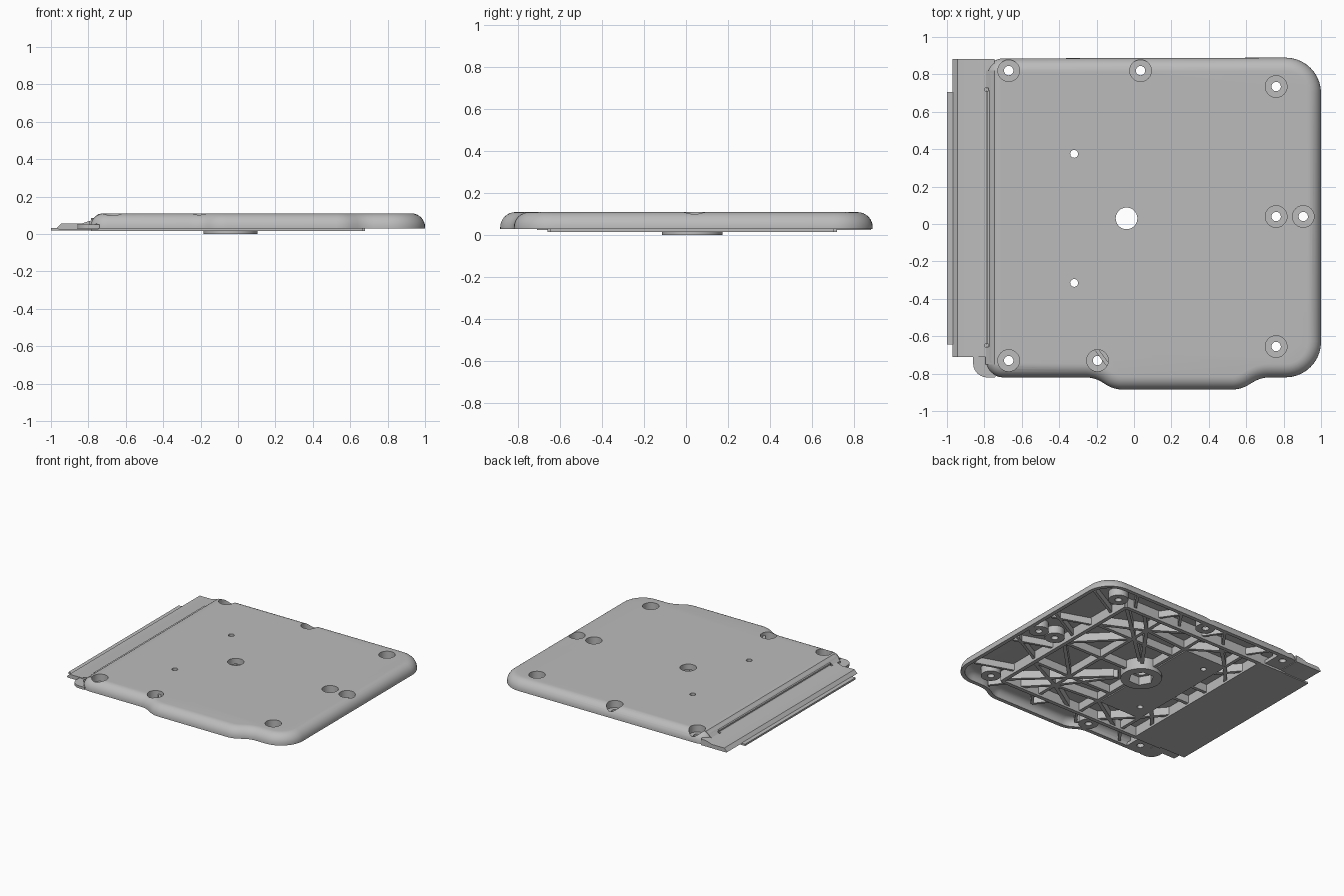
import bpy, bmesh, math
from mathutils import Vector

if "Cube" in bpy.data.objects:
    bpy.data.objects.remove(bpy.data.objects["Cube"])

grey = bpy.data.materials.new("mid_grey")
grey.use_nodes = True
grey.diffuse_color = (0.5, 0.5, 0.5, 1)
grey.node_tree.nodes["Principled BSDF"].inputs["Base Color"].default_value = (0.5, 0.5, 0.5, 1)


def make(name, bm):
    bm.normal_update()
    if bm.calc_volume(signed=True) < 0:
        bmesh.ops.reverse_faces(bm, faces=bm.faces[:])
    mesh = bpy.data.meshes.new(name)
    bm.to_mesh(mesh)
    bm.free()
    mesh.materials.append(grey)
    ob = bpy.data.objects.new(name, mesh)
    bpy.context.scene.collection.objects.link(ob)
    return ob


def loft(name, rings):
    """Closed solid through matching rings of points."""
    bm = bmesh.new()
    loops = [[bm.verts.new(p) for p in ring] for ring in rings]
    n = len(loops[0])
    for a, b in zip(loops, loops[1:]):
        for i in range(n):
            j = (i + 1) % n
            bm.faces.new((a[i], a[j], b[j], b[i]))
    bm.faces.new(loops[0][::-1])
    bm.faces.new(loops[-1])
    return make(name, bm)


def prism(name, outline, z0, z1):
    return loft(name, [[(x, y, z) for x, y in outline] for z in (z0, z1)])


def box(name, x0, x1, y0, y1, z0, z1):
    return prism(name, [(x0, y0), (x1, y0), (x1, y1), (x0, y1)], z0, z1)


def cylinder(name, c, r, z0, z1, n=32):
    ring = [(c[0] + r * math.cos(math.tau * i / n), c[1] + r * math.sin(math.tau * i / n)) for i in range(n)]
    return prism(name, ring, z0, z1)


def rib(name, a, b, z0=0.03, z1=0.095, width=0.026):
    a, b = Vector(a), Vector(b)
    d = (b - a).normalized() * width / 2
    s = Vector((-d.y, d.x))
    return prism(name, [a - s, b - s, b + s, a + s], z0, z1)


def boolean(ob, cutters, operation="DIFFERENCE"):
    for c in cutters:
        mod = ob.modifiers.new("cut", "BOOLEAN")
        mod.operation, mod.object, mod.solver = operation, c, "EXACT"
    deps = bpy.context.evaluated_depsgraph_get()
    mesh = bpy.data.meshes.new_from_object(ob.evaluated_get(deps))
    ob.modifiers.clear()
    if len(mesh.vertices):
        ob.data = mesh


def fillet(corners, steps=10):
    """Polygon with a round arc at each (x, y, radius) corner."""
    pts = []
    for i, (x, y, r) in enumerate(corners):
        p = Vector((x, y))
        d1 = (Vector(corners[i - 1][:2]) - p).normalized()
        d2 = (Vector(corners[(i + 1) % len(corners)][:2]) - p).normalized()
        half = d1.angle(d2) / 2
        c = p + (d1 + d2).normalized() * r / math.sin(half)
        t = r / math.tan(half)
        a, b = p + d1 * t - c, p + d2 * t - c
        start, sweep = math.atan2(a.y, a.x), math.atan2(a.x * b.y - a.y * b.x, a.dot(b))
        for k in range(steps + 1):
            ang = start + sweep * k / steps
            pts.append(c + r * Vector((math.cos(ang), math.sin(ang))))
    return pts


def inset(pts, dist, z):
    ring = []
    for i, p in enumerate(pts):
        e1 = (p - pts[i - 1]).normalized()
        e2 = (pts[(i + 1) % len(pts)] - p).normalized()
        n = Vector((-e1.y - e2.y, e1.x + e2.x)).normalized()
        n /= max(0.5, n.dot(Vector((-e1.y, e1.x))))
        ring.append((p.x + n.x * dist, p.y + n.y * dist, z))
    return ring


def dome(name, edge, z0, z1, r):
    rings = [inset(outline, edge, z0)]
    for k in range(9):
        a = math.pi / 2 * k / 8
        rings.append(inset(outline, edge + r * (1 - math.cos(a)), z1 - r + r * math.sin(a)))
    return loft(name, rings)


# Cover shell with rounded upper edge and hollow underside
outline = fillet([(-0.79, -0.82, 0.09), (-0.21, -0.82, 0.17), (-0.11, -0.885, 0.17),
                  (0.57, -0.885, 0.17), (0.68, -0.82, 0.17), (1, -0.82, 0.19),
                  (1, 0.89, 0.19), (-0.79, 0.885, 0.09)])
shell = dome("cover_shell", 0, 0.03, 0.11, 0.072)
hull = dome("hull_helper", 0.001, 0.0, 0.109, 0.072)
cavity = dome("cavity_helper", 0.03, 0.0, 0.09, 0.05)
boolean(shell, [cavity])

# Screw bosses
screws = [(-0.67, 0.82), (0.035, 0.82), (0.76, 0.735), (0.76, 0.04), (0.905, 0.04),
          (0.76, -0.655), (-0.67, -0.73), (-0.195, -0.73)]
centre = (-0.04, 0.03)
parts, cutters = [shell], []
for i, s in enumerate(screws):
    boss = cylinder(f"screw_boss_{i + 1}", s, 0.07, 0.03, 0.105)
    boolean(boss, [hull], "INTERSECT")
    parts.append(boss)
    cutters += [cylinder("bore_cutter", s, 0.058, 0.055, 0.2), cylinder("hole_cutter", s, 0.025, -0.1, 0.19)]

# Hub, inner panel and solid strip under the flange side
parts += [cylinder("hub", centre, 0.145, 0.0, 0.1, 48),
          box("inner_panel", -0.42, -0.06, -0.44, 0.5, 0.028, 0.1),
          box("solid_strip", -0.785, -0.56, -0.655, 0.715, 0.015, 0.085),
          box("strip_end_back", -0.76, -0.6, 0.7, 0.865, 0.03, 0.056),
          box("strip_end_front", -0.76, -0.6, -0.8, -0.64, 0.03, 0.056)]
cutters += [cylinder("hub_hole_cutter", centre, 0.058, -0.1, 0.2),
            cylinder("hex_cutter", centre, 0.09, -0.11, 0.065, 6)]
for y in (0.375, -0.315):
    cutters.append(cylinder("pin_cutter", (-0.32, y), 0.021, -0.1, 0.2))

# Hinge-side flange, its lower tongue and rounded front lip
profile = [(-0.97, 0.03), (-0.945, 0.055), (-0.84, 0.055), (-0.8, 0.068),
           (-0.745, 0.075), (-0.745, 0.025), (-0.96, 0.025)]
parts.append(loft("flange", [[(x, y, z) for x, z in profile] for y in (-0.71, 0.882)]))
slope = [(-0.795, 0.04), (-0.795, 0.066), (-0.745, 0.108), (-0.71, 0.109), (-0.71, 0.04)]
parts.append(loft("sloped_step", [[(x, y, z) for x, z in slope] for y in (-0.75, 0.82)]))
lip = fillet([(-0.86, -0.82, 0.075), (-0.74, -0.82, 0.005), (-0.74, -0.7, 0.005), (-0.86, -0.7, 0.005)])
prism("front_lip", lip, 0.03, 0.05)
box("tongue", -1.0, -0.78, -0.645, 0.705, 0.018, 0.032)
for y in (0.72, -0.65):
    cutters.append(box("slot_cutter", -0.797, -0.779, y - 0.008, y + 0.008, 0.05, 0.2))

# Raised square frame on the underside
x0, x1, y0, y1 = -0.56, 0.665, -0.645, 0.705
corners = [(x0, y0), (x1, y0), (x1, y1), (x0, y1)]
for i in range(4):
    rib(f"frame_side_{i + 1}", corners[i], corners[(i + 1) % 4], 0.015, width=0.03)

# Triangulated ribs inside the frame, mirrored about the middle line
cy = centre[1]
half_ribs = [((0.09, 0.14), (0.665, 0.675)), ((0.33, 0), (0.33, 0.675)), ((0.06, 0.13), (0.33, 0.5)),
             ((0.33, 0.5), (0.06, 0.675)), ((0.33, 0.5), (0.665, 0.34)), ((0.665, 0), (0.33, 0.34)),
             ((0.33, 0.5), (0.5, 0.675)), ((-0.04, 0.12), (-0.04, 0.675)), ((-0.04, 0.34), (0.665, 0.34)),
             ((-0.04, 0.47), (-0.36, 0.675)), ((-0.42, 0.46), (-0.2, 0.675)), ((-0.42, 0.34), (-0.56, 0.5)),
             ((-0.42, 0.46), (-0.56, 0.3)), ((-0.56, 0.1), (-0.42, 0.1)), ((-0.04, 0.47), (0.33, 0.5)),
             ((-0.42, 0.46), (-0.42, 0.675))]
for side, tag in ((1, "back"), (-1, "front")):
    for i, (a, b) in enumerate(half_ribs):
        rib(f"inner_rib_{tag}_{i + 1}", (a[0], cy + side * a[1]), (b[0], cy + side * b[1]))
rib("middle_rib", (0.1, cy), (0.665, cy))

# Short ribs between the frame and the outer rim
for i in range(6):
    x = -0.42 + i * 0.2
    for tag, ya, yb in (("back", 0.705, 0.85), ("front", -0.645, -0.78)):
        rib(f"{tag}_rim_rib_{i + 1}", (x, ya), (x + (0.1 if i % 2 else -0.1), yb), 0.035, 0.085, 0.02)
    y = -0.5 + i * 0.21
    rib(f"side_rim_rib_{i + 1}", (0.665, y), (0.955, y + (0.16 if i % 2 else -0.1)), 0.035, 0.085, 0.02)


# Cut bores and holes, then remove the helpers
def reach(ob):
    pts = [v.co for v in ob.data.vertices]
    return [(min(p[k] for p in pts), max(p[k] for p in pts)) for k in range(3)]


for part in parts:
    span = reach(part)
    touching = [c for c in cutters
                if all(a[0] < b[1] and b[0] < a[1] for a, b in zip(span, reach(c)))]
    if touching:
        boolean(part, touching)
for helper in cutters + [hull, cavity]:
    bpy.data.objects.remove(helper)

# Smooth rounded surfaces, keep sharp edges
bpy.ops.object.select_all(action="DESELECT")
for ob in bpy.context.scene.objects:
    if ob.type == "MESH":
        ob.select_set(True)
        bpy.context.view_layer.objects.active = ob
bpy.ops.object.shade_smooth_by_angle(angle=math.radians(30))
